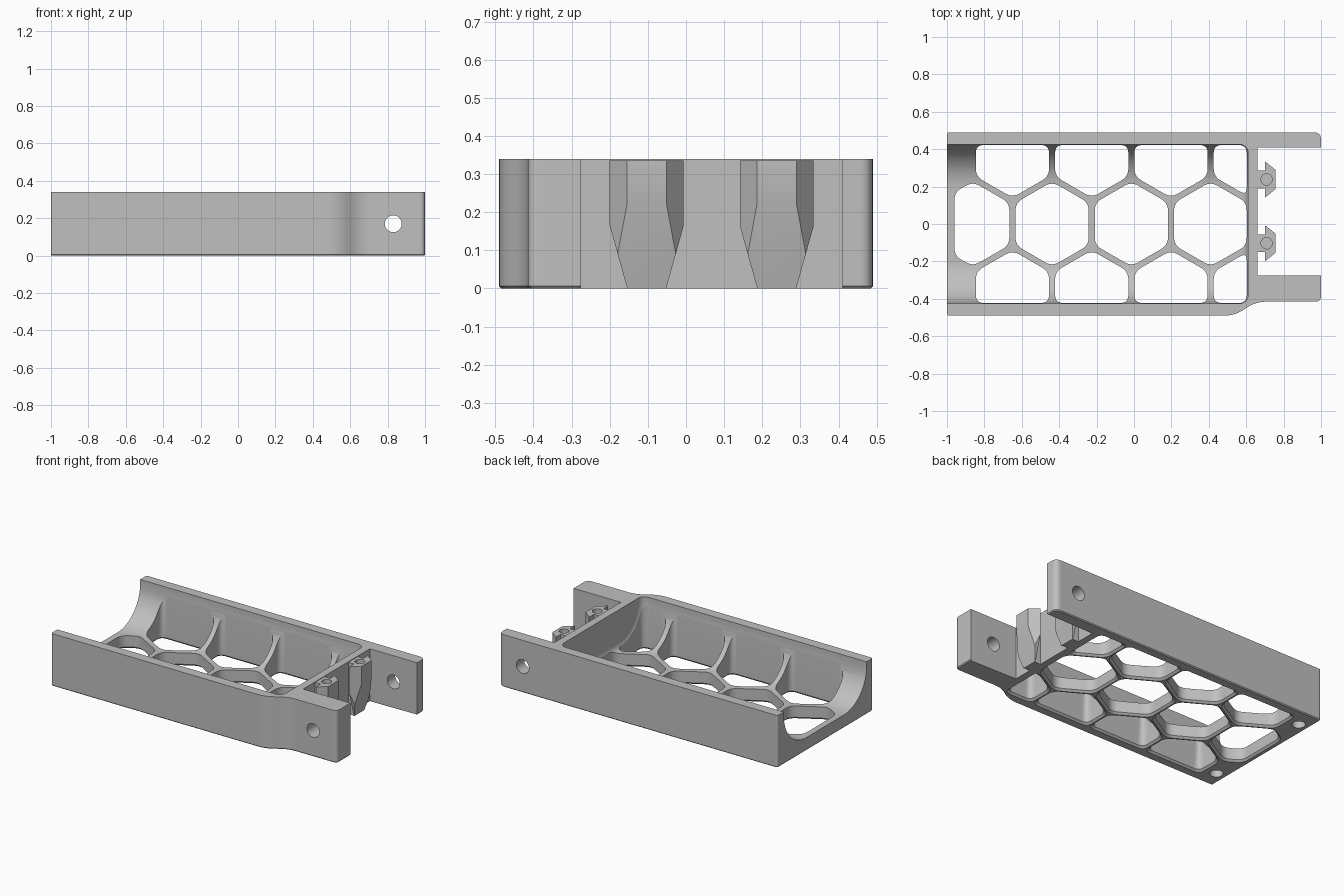
import bpy, bmesh, math
from mathutils import Vector, Matrix

cube = bpy.data.objects.get("Cube")
if cube:
    bpy.data.objects.remove(cube, do_unlink=True)

HEIGHT, FLOOR, WALL, FILLET = 0.34, 0.085, 0.425, 0.23
PITCH, HEX_R = 0.424, 0.226

grey = bpy.data.materials.new("mid grey")
grey.use_nodes = True
grey.diffuse_color = (0.53, 0.53, 0.53, 1)
grey.node_tree.nodes["Principled BSDF"].inputs["Base Color"].default_value = grey.diffuse_color


def make_object(name, bm, helper=False):
    bmesh.ops.recalc_face_normals(bm, faces=bm.faces)
    mesh = bpy.data.meshes.new(name)
    bm.to_mesh(mesh)
    bm.free()
    mesh.materials.append(grey)
    obj = bpy.data.objects.new(name, mesh)
    bpy.context.collection.objects.link(obj)
    obj.hide_render = helper
    return obj


def boolean(obj, cutter, operation="DIFFERENCE"):
    bpy.context.view_layer.objects.active = obj
    mod = obj.modifiers.new("cut", "BOOLEAN")
    mod.operation, mod.solver, mod.object = operation, "EXACT", cutter
    bpy.ops.object.modifier_apply(modifier=mod.name)
    bpy.data.objects.remove(cutter, do_unlink=True)


def smooth(obj):
    bpy.ops.object.select_all(action="DESELECT")
    obj.select_set(True)
    bpy.context.view_layer.objects.active = obj
    bpy.ops.object.shade_smooth_by_angle(angle=math.radians(30))
    obj.modifiers.new("even_shading", "WEIGHTED_NORMAL").keep_sharp = True


def rounded(corners, steps=6):
    """Round each (x, y, tangent length) corner of a closed outline."""
    out = []
    for i, (x, y, d) in enumerate(corners):
        p = Vector((x, y))
        if d == 0:
            out.append(p)
            continue
        a = Vector(corners[i - 1][:2]) - p
        b = Vector(corners[(i + 1) % len(corners)][:2]) - p
        start = p + a.normalized() * min(d, a.length * 0.45)
        end = p + b.normalized() * min(d, b.length * 0.45)
        for k in range(steps + 1):
            t = k / steps
            out.append(start * (1 - t) ** 2 + p * 2 * t * (1 - t) + end * t * t)
    return out


def loft(bm, sections):
    """Skin matching outlines given as (z, points), with end caps."""
    rings = [[bm.verts.new((p[0], p[1], z)) for p in pts] for z, pts in sections]
    for low, high in zip(rings, rings[1:]):
        for i in range(len(low)):
            j = (i + 1) % len(low)
            bm.faces.new((low[i], low[j], high[j], high[i]))
    bm.faces.new(rings[0][::-1])
    bm.faces.new(rings[-1])


def inset(points, amount):
    """Move a counter-clockwise outline inwards, except along the end wall."""
    out = []
    for i, p in enumerate(points):
        a = (p - points[i - 1]).normalized()
        b = (points[(i + 1) % len(points)] - p).normalized()
        inward = Vector((-a.y - b.y, a.x + b.x)) / (1 + a.dot(b))
        out.append(p.copy() if abs(p.x - 0.66) < 0.001 else p + inward * amount)
    return out


def clip(points, axis, sign, limit):
    """Keep the part of a polygon where sign * coordinate <= limit."""
    out = []
    for i, p in enumerate(points):
        q = points[(i + 1) % len(points)]
        dp, dq = sign * p[axis] - limit, sign * q[axis] - limit
        if dp <= 0:
            out.append(p)
        if dp * dq < 0:
            out.append(p.lerp(q, dp / (dp - dq)))
    return out


def cylinder(bm, radius, depth, location, rotation=Matrix()):
    bmesh.ops.create_cone(bm, cap_ends=True, segments=32, radius1=radius, radius2=radius,
                          depth=depth, matrix=Matrix.Translation(location) @ rotation)


# Tray body with two mounting arms and a chamfered underside
outline = rounded([(-1, -0.49, 0.015), (0.54, -0.49, 0.06), (0.65, -0.415, 0.06),
                   (1, -0.415, 0.03), (1, -0.275, 0), (0.66, -0.275, 0), (0.66, 0.41, 0),
                   (1, 0.41, 0), (1, 0.49, 0.04), (-1, 0.49, 0.015)])
bm = bmesh.new()
loft(bm, [(0, inset(outline, 0.006)), (0.006, outline), (HEIGHT, outline)])
tray = make_object("tray_body", bm)


# Channel with large floor fillets, open at one end and rounded at the other
def channel_profile(shrink):
    half, radius = WALL - shrink, FILLET - shrink
    angles = [math.pi / 2 * k / 14 for k in range(15)]
    arc = [(half - radius + radius * math.cos(a), FLOOR + FILLET - radius * math.sin(a))
           for a in angles]
    return [(-half, 0.6)] + [(-y, z) for y, z in arc] + arc[::-1] + [(half, 0.6)]


sections = [(-1.2, channel_profile(0))]
for k in range(7):
    a = math.pi / 2 * k / 6
    sections.append((0.565 + 0.045 * math.sin(a), channel_profile(0.045 * (1 - math.cos(a)))))
bm = bmesh.new()
loft(bm, sections)
for v in bm.verts:
    v.co = (v.co.z, v.co.x, v.co.y)
boolean(tray, make_object("channel_cutter", bm, True))


# Honeycomb floor openings, trimmed at the walls and chamfered underneath
def hex_outline(cx, cy, grow):
    pts = [Vector((cx, cy)) + (HEX_R + grow * 1.15) *
           Vector((math.sin(k * math.pi / 3), math.cos(k * math.pi / 3))) for k in range(6)]
    for axis, sign, limit in ((0, -1, 0.96), (0, 1, 0.603), (1, 1, 0.422), (1, -1, 0.422)):
        pts = clip(pts, axis, sign, limit + grow)
    return rounded([(p.x, p.y, 0.042) for p in pts])


bm = bmesh.new()
for row in (-1, 0, 1):
    for col in range(4):
        cx = -0.862 + PITCH * (col + 0.5 * abs(row))
        cy = row * PITCH * math.sqrt(3) / 2
        wide, plain = hex_outline(cx, cy, 0.012), hex_outline(cx, cy, 0)
        if len(wide) == len(plain):
            loft(bm, [(-0.012, wide), (0, wide), (0.012, plain), (0.6, plain)])
        else:
            loft(bm, [(-0.012, plain), (0.6, plain)])
boolean(tray, make_object("honeycomb_cutter", bm, True))

# Cross holes in the arms and blind sockets underneath
bm = bmesh.new()
cylinder(bm, 0.045, 2, (0.83, 0, 0.17), Matrix.Rotation(math.pi / 2, 4, "X"))
for side in (-1, 1):
    cylinder(bm, 0.039, 0.16, (-0.932, side * 0.37, 0))
boolean(tray, make_object("hole_cutter", bm, True))
smooth(tray)


# Tapered dovetail clips on the end wall
def clip_piece(name, points, cy):
    bm = bmesh.new()
    loft(bm, [(0, points), (HEIGHT - 0.004, points)])
    planes = [((0.756, 0, 0.22), (0.22, 0, -0.051))]
    planes += [((0, cy + s * 0.051, 0), (0, s * 0.165, -0.046)) for s in (-1, 1)]
    for co, normal in planes:
        cut = bmesh.ops.bisect_plane(bm, geom=bm.verts[:] + bm.edges[:] + bm.faces[:],
                                     plane_co=co, plane_no=normal, clear_outer=True)
        edges = [e for e in cut["geom_cut"] if isinstance(e, bmesh.types.BMEdge) and e.is_boundary]
        if edges:
            bmesh.ops.holes_fill(bm, edges=edges)
    return make_object(name, bm)


for name, cy in (("front_clip", -0.103), ("back_clip", 0.238)):
    clip_obj = clip_piece(name, [(0.7, cy - 0.097), (0.756, cy - 0.052),
                                 (0.756, cy + 0.052), (0.7, cy + 0.097)], cy)
    stem = clip_piece("stem_helper", [(0.64, cy - 0.048), (0.703, cy - 0.048),
                                      (0.703, cy + 0.048), (0.64, cy + 0.048)], cy)
    boolean(clip_obj, stem, "UNION")
    bm = bmesh.new()
    cylinder(bm, 0.03, 0.3, (0.709, cy, 0.35))
    boolean(clip_obj, make_object("socket_cutter", bm, True))
    smooth(clip_obj)
